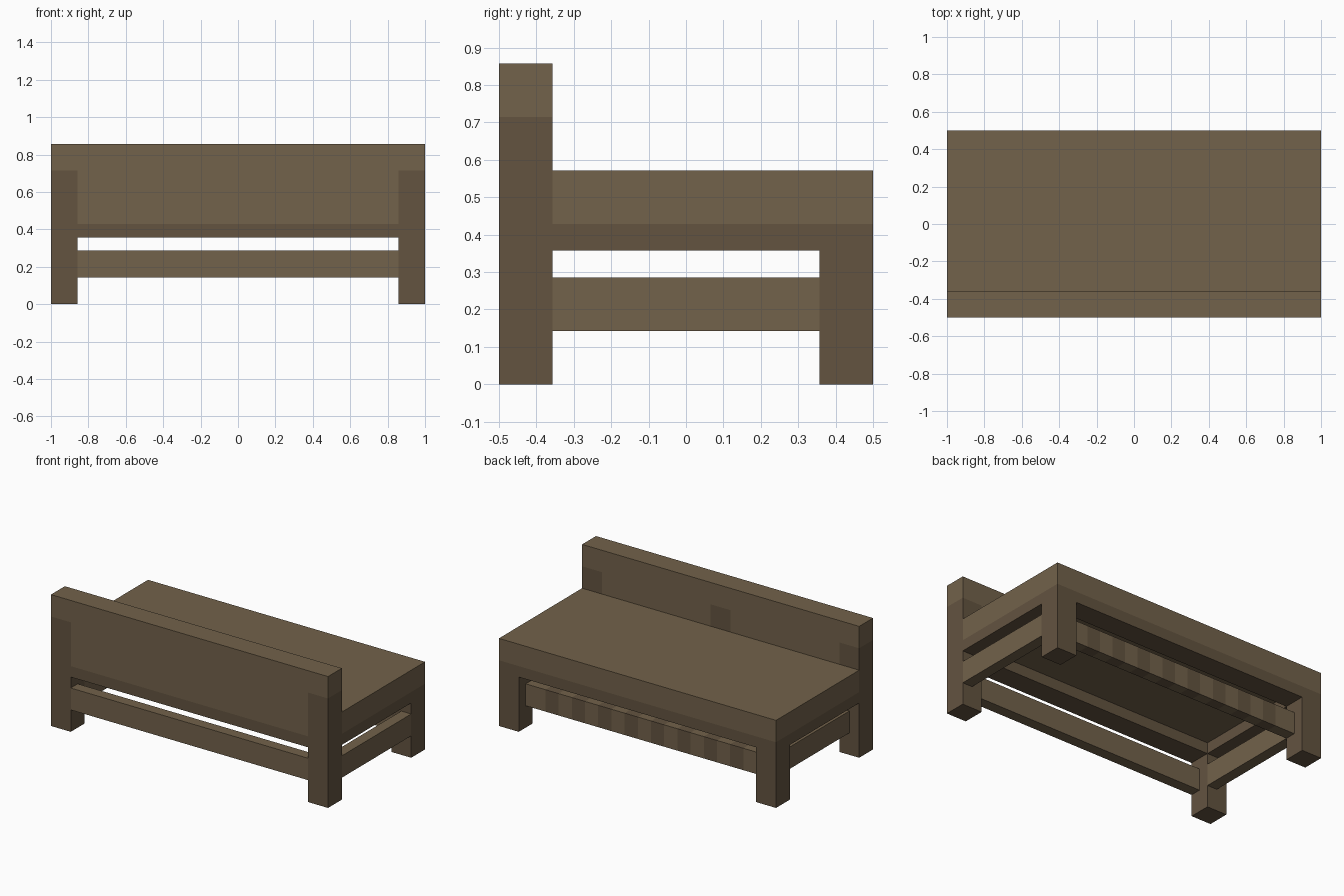
import bpy

if "Cube" in bpy.data.objects:
    bpy.data.objects.remove(bpy.data.objects["Cube"])

U = 1 / 14  # grid unit: the bench is 28 x 14 x 12 units


def material(name, rgb):
    m = bpy.data.materials.new(name)
    m.diffuse_color = (*rgb, 1)
    m.use_nodes = True
    m.node_tree.nodes["Principled BSDF"].inputs["Base Color"].default_value = m.diffuse_color
    return m


LIGHT = material("light_wood", (0.17, 0.122, 0.07))
DARK = material("dark_wood", (0.125, 0.087, 0.051))


def box(name, x, y, z, mat):
    """Box from (min, max) ranges given in grid units."""
    bpy.ops.mesh.primitive_cube_add(size=1)
    o = bpy.context.object
    o.name = name
    for v in o.data.vertices:
        v.co = [U * (r[0] if c < 0 else r[1]) for c, r in zip(v.co, (x, y, z))]
    o.data.materials.append(mat)
    return o


# Legs: the back pair rises into the backrest
for side, x in (("left", (-14, -12)), ("right", (12, 14))):
    box(f"back_leg_{side}", x, (-7, -5), (0, 10), DARK)
    box(f"front_leg_{side}", x, (5, 7), (0, 6), DARK)
    box(f"side_apron_{side}", x, (-5, 5), (5, 6), DARK)

# Frame under the seat
box("front_apron", (-12, 12), (5, 7), (5, 6), DARK)
box("back_apron", (-12, 12), (-7, -5), (5, 6), DARK)

# Seat
box("seat", (-14, 14), (-5, 7), (6, 8), LIGHT)

# Backrest: panel, centre post and top rail
box("backrest_panel", (-12, 12), (-7, -6), (6, 10), LIGHT)
box("backrest_inner_left", (-12, -1), (-6, -5), (6, 10), LIGHT)
box("backrest_inner_right", (1, 12), (-6, -5), (6, 10), LIGHT)
box("backrest_centre_post", (-1, 1), (-6, -5), (6, 10), DARK)
box("backrest_top_rail", (-14, 14), (-7, -5), (10, 12), LIGHT)

# Lower rails
box("back_lower_rail", (-12, 12), (-7, -6), (2, 4), LIGHT)
box("left_lower_rail", (-13, -12), (-5, 5), (2, 4), LIGHT)
box("right_lower_rail", (13, 14), (-5, 5), (2, 4), LIGHT)

# Striped lower rail: wide light ends, then alternating blocks
box("striped_rail_end_left", (-12, -10), (5, 6), (2, 4), LIGHT)
box("striped_rail_end_right", (10, 12), (5, 6), (2, 4), LIGHT)
W = 20 / 15
for i in range(15):
    x0 = -10 + i * W
    box(f"striped_rail_block_{i + 1}", (x0, x0 + W), (5, 6), (2, 4), LIGHT if i % 2 else DARK)
